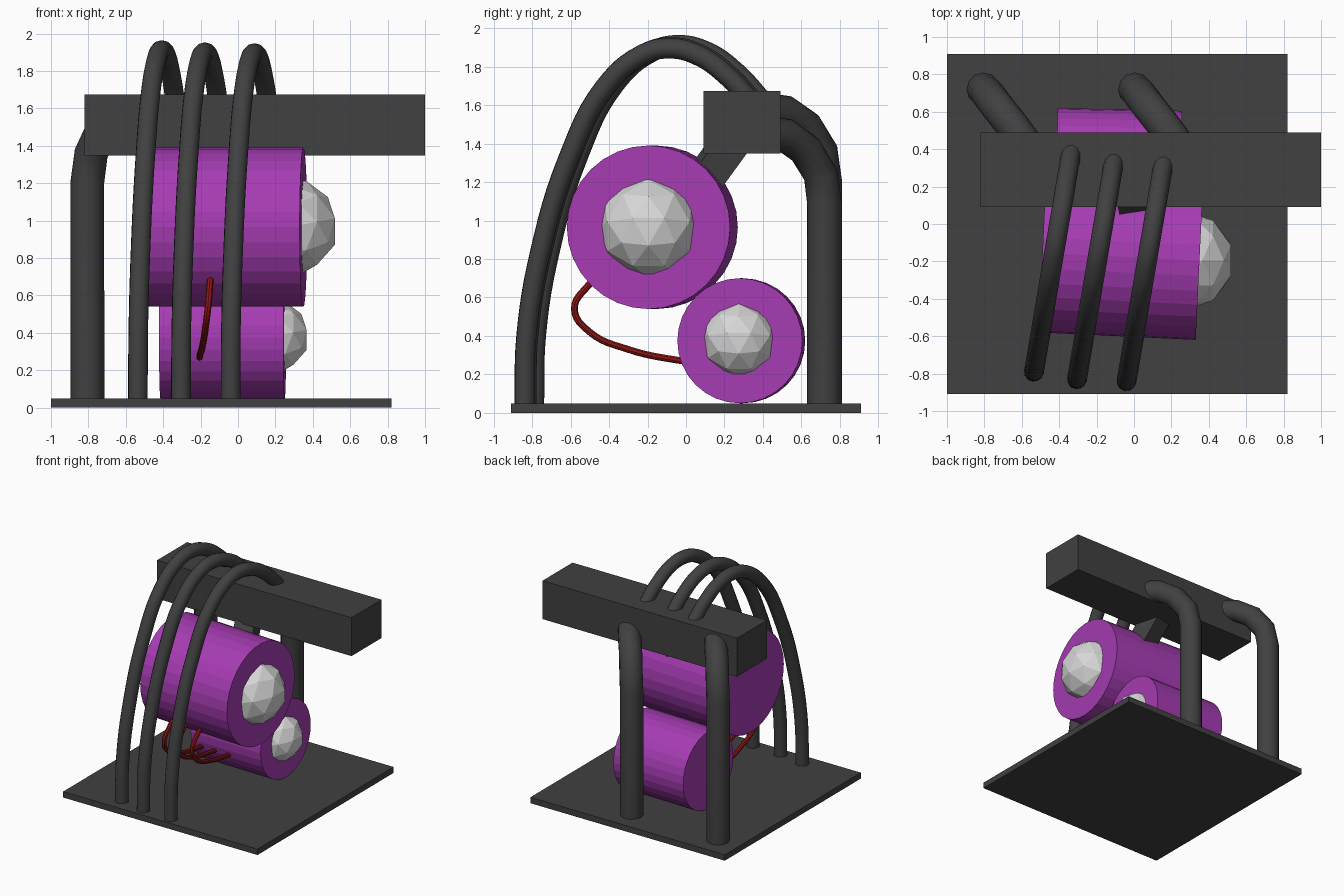
import bpy, bmesh, math
from mathutils import Vector, Matrix

old = bpy.data.objects.get("Cube")
if old:
    bpy.data.objects.remove(old, do_unlink=True)


def material(name, rgb, rough=0.6):
    m = bpy.data.materials.new(name)
    m.use_nodes = True
    m.diffuse_color = (*rgb, 1)
    node = m.node_tree.nodes["Principled BSDF"]
    node.inputs["Base Color"].default_value = (*rgb, 1)
    node.inputs["Roughness"].default_value = rough
    return m


dark = material("dark grey", (0.052, 0.052, 0.052))
purple = material("purple", (0.38, 0.045, 0.45))
silver = material("silver", (0.68, 0.68, 0.68))
red = material("dark red", (0.28, 0.008, 0.008))


def add_mesh(name, mesh, mat, smooth=False):
    mesh.materials.clear()
    mesh.materials.append(mat)
    ob = bpy.data.objects.new(name, mesh)
    bpy.context.collection.objects.link(ob)
    if smooth:
        bpy.ops.object.select_all(action="DESELECT")
        ob.select_set(True)
        bpy.context.view_layer.objects.active = ob
        bpy.ops.object.shade_smooth_by_angle(angle=math.radians(35))
    return ob


def from_bmesh(name, bm, mat):
    mesh = bpy.data.meshes.new(name)
    bm.to_mesh(mesh)
    bm.free()
    return add_mesh(name, mesh, mat)


def box(name, center, size, mat, rot=None):
    bm = bmesh.new()
    m = Matrix.Translation(center) @ (rot or Matrix()) @ Matrix.Diagonal((*size, 1))
    bmesh.ops.create_cube(bm, size=1, matrix=m)
    return from_bmesh(name, bm, mat)


def drum(name, a, b, radius):
    a, b = Vector(a), Vector(b)
    turn = (b - a).to_track_quat("Z", "Y").to_matrix().to_4x4()
    bm = bmesh.new()
    bmesh.ops.create_cone(bm, cap_ends=True, segments=32, radius1=radius, radius2=radius,
                          depth=(b - a).length,
                          matrix=Matrix.Translation((a + b) / 2) @ turn)
    return from_bmesh(name, bm, purple)


def gem(name, center, radius):
    """Faceted ball with its middle triangle facing +x, point down."""
    bm = bmesh.new()
    bmesh.ops.create_icosphere(bm, subdivisions=2, radius=radius)
    bm.normal_update()
    face = max(bm.faces, key=lambda f: f.calc_area())
    n = face.normal.copy()
    down = (face.verts[0].co - face.calc_center_median()).normalized()
    side = (-down).cross(n)
    bm.transform(Matrix.Translation(center) @ Matrix((n, side, -down)).to_4x4())
    return from_bmesh(name, bm, silver)


def tube(name, points, radius, mat, kind="BEZIER", ring=4):
    cu = bpy.data.curves.new(name, "CURVE")
    cu.dimensions = "3D"
    cu.bevel_depth = radius
    cu.bevel_resolution = ring
    cu.resolution_u = 6
    cu.use_fill_caps = True
    sp = cu.splines.new(kind)
    if kind == "BEZIER":
        sp.bezier_points.add(len(points) - 1)
        for bp, p in zip(sp.bezier_points, points):
            bp.co = p
            bp.handle_left_type = bp.handle_right_type = "AUTO"
    else:
        sp.points.add(len(points) - 1)
        for sp_point, p in zip(sp.points, points):
            sp_point.co = (*p, 1)
    temp = bpy.data.objects.new(name + "_path", cu)
    bpy.context.collection.objects.link(temp)
    bpy.context.view_layer.update()
    deps = bpy.context.evaluated_depsgraph_get()
    mesh = bpy.data.meshes.new_from_object(temp.evaluated_get(deps))
    bpy.data.objects.remove(temp, do_unlink=True)
    return add_mesh(name, mesh, mat, smooth=True)


# Base plate and top beam
box("base_plate", (-0.09, 0, 0.025), (1.82, 1.82, 0.05), dark)
box("top_beam", (0.09, 0.29, 1.512), (1.82, 0.4, 0.325), dark)

# Slanted bracket from the beam to the upper drum
tilt = Matrix.Rotation(math.radians(15), 4, "Z") @ Matrix.Rotation(math.radians(-37), 4, "X")
box("bracket", (-0.02, 0.15, 1.29), (0.16, 0.17, 0.4), dark, tilt)

# Drums with faceted balls in their left ends
drum("upper_drum", (-0.49, -0.155, 0.965), (0.35, -0.195, 0.965), 0.425)
gem("upper_ball", (0.27, -0.195, 0.965), 0.265)
drum("lower_drum", (-0.415, 0.295, 0.375), (0.25, 0.28, 0.375), 0.325)
gem("lower_ball", (0.18, 0.275, 0.38), 0.2)

# Rear posts bending forward into the beam: (sideways, y, z) of the bend
bend = [(0, 0.72, 1.21), (0.02, 0.70, 1.36), (0.08, 0.62, 1.49),
        (0.16, 0.52, 1.56), (0.26, 0.38, 1.58)]
for name, x, drop in (("right_post", -0.805, 0), ("left_post", 0.005, 0.12)):
    path = [(x, 0.72, 0.03)] + [(x + dx, y, z - drop) for dx, y, z in bend]
    tube(name, path, 0.09, dark, kind="POLY")

# Three arched pipes rising from the base front to the beam top
arch = [(-0.83, 0.03), (-0.82, 0.4), (-0.75, 0.83), (-0.6, 1.33), (-0.41, 1.7),
        (-0.22, 1.865), (-0.08, 1.9), (0.07, 1.865), (0.22, 1.76), (0.36, 1.61)]
for name, x, dy, lift in (("right_pipe", -0.535, 0.04, 0.012),
                          ("middle_pipe", -0.305, 0, 0), ("left_pipe", -0.04, -0.01, -0.005)):
    tube(name, [(x + 0.17 * (y + 0.83), y + dy, z + lift * z / 2) for y, z in arch],
         0.053, dark)

# Three thin wires looping from the upper drum to the lower drum
loop = [(0.06, -0.44, 0.72), (0.055, -0.51, 0.66), (0.045, -0.58, 0.54), (0.03, -0.5, 0.42),
        (0.015, -0.3, 0.33), (0, -0.05, 0.275), (0, 0.04, 0.265)]
for name, x in (("right_wire", -0.33), ("middle_wire", -0.205), ("left_wire", -0.07)):
    tube(name, [(x + dx, y, z) for dx, y, z in loop], 0.018, red, ring=2)
